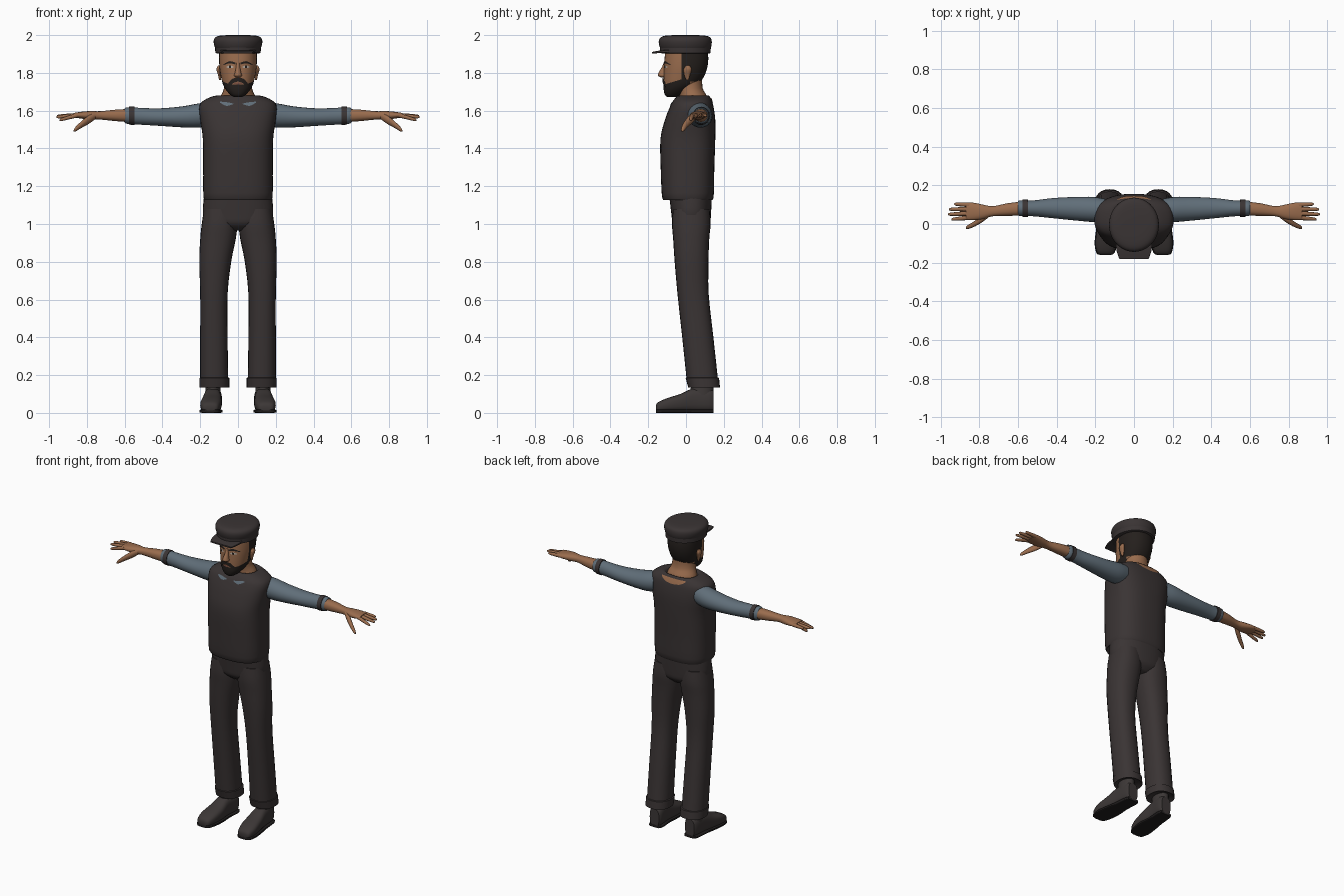
import bpy
import bmesh
import math
from mathutils import Vector
from mathutils.bvhtree import BVHTree

default = bpy.data.objects.get("Cube")
if default:
    bpy.data.objects.remove(default, do_unlink=True)

parts = []


def material(name, rgb):
    mat = bpy.data.materials.new(name)
    mat.use_nodes = True
    colour = (*rgb, 1)
    mat.diffuse_color = colour
    shader = mat.node_tree.nodes["Principled BSDF"]
    shader.inputs["Base Color"].default_value = colour
    shader.inputs["Roughness"].default_value = 0.8
    return mat


CLOTH = material("charcoal cloth", (0.042, 0.034, 0.034))
SHIRT = material("blue grey shirt", (0.117, 0.156, 0.19))
SKIN = material("tan skin", (0.32, 0.15, 0.075))
HAIR = material("dark hair", (0.018, 0.014, 0.012))
SHOE = material("shoe leather", (0.045, 0.038, 0.037))
SOLE = material("black sole", (0.015, 0.013, 0.013))
WHITE = material("eye white", (0.5, 0.45, 0.4))
LIP = material("lip", (0.2, 0.075, 0.05))


def finish(name, bm, mats, mirror):
    bmesh.ops.recalc_face_normals(bm, faces=bm.faces[:])
    mesh = bpy.data.meshes.new(name)
    bm.to_mesh(mesh)
    bm.free()
    for mat in mats:
        mesh.materials.append(mat)
    obj = bpy.data.objects.new(name, mesh)
    bpy.context.collection.objects.link(obj)
    if mirror:
        mod = obj.modifiers.new("both sides", 'MIRROR')
        mod.use_mirror_merge = False
    parts.append(obj)
    return obj


def spline(rows, steps):
    """Catmull-Rom interpolation through rows of numbers."""
    out = []
    for i in range(len(rows) - 1):
        p0, p1 = rows[max(i - 1, 0)], rows[i]
        p2, p3 = rows[i + 1], rows[min(i + 2, len(rows) - 1)]
        for s in range(steps):
            t = s / steps
            out.append([b + t / 2 * (c - a + t * (2 * a - 5 * b + 4 * c - d + t * (3 * (b - c) + d - a)))
                        for a, b, c, d in zip(p0, p1, p2, p3)])
    return out + [list(rows[-1])]


def loft(name, axis, rings, mat, mirror=False, power=2.0, sides=24, steps=3):
    """Skin rounded sections; a ring is its place on the axis, then the extents on the other two axes."""
    bm = bmesh.new()
    loops = []
    for t, a0, a1, b0, b1 in spline(rings, steps):
        loop = []
        for k in range(sides):
            angle = math.tau * k / sides
            c, s = math.cos(angle), math.sin(angle)
            a = (a0 + a1) / 2 + (a1 - a0) / 2 * math.copysign(abs(c) ** (2 / power), c)
            b = (b0 + b1) / 2 + (b1 - b0) / 2 * math.copysign(abs(s) ** (2 / power), s)
            co = {'x': (t, a, b), 'y': (a, t, b), 'z': (a, b, t)}[axis]
            loop.append(bm.verts.new(co))
        loops.append(loop)
    for low, high in zip(loops, loops[1:]):
        for k in range(sides):
            n = (k + 1) % sides
            bm.faces.new((low[k], low[n], high[n], high[k]))
    bm.faces.new(loops[0])
    bm.faces.new(loops[-1])
    return finish(name, bm, [mat], mirror)


def centred(rows):
    """Rows of height, half width, front and back become symmetric rings."""
    return [(z, -w, w, f, b) for z, w, f, b in rows]


def patch(name, target, columns, mat, side=-1, lift=0.004):
    """Thin plate laid on a surface; a column is x, low z, high z."""
    src = bmesh.new()
    src.from_mesh(target.data)
    tree = BVHTree.FromBMesh(src)
    src.free()
    bm = bmesh.new()
    grid = []
    for x, low, high in spline(columns, 3):
        line = []
        for r in range(5):
            z = low + (high - low) * r / 4
            hit = tree.ray_cast(Vector((x, side, z)), Vector((0, -side, 0)))[0]
            y = hit.y if hit else 0
            line.append(bm.verts.new((x, y + side * lift, z)))
        grid.append(line)
    for p, q in zip(grid, grid[1:]):
        for r in range(4):
            bm.faces.new((p[r], q[r], q[r + 1], p[r + 1]))
    obj = finish(name, bm, [mat], True)
    # Keep the plate facing outwards
    if sum(f.normal.y for f in obj.data.polygons) * side < 0:
        obj.data.flip_normals()


def paint(obj, mat, cuts, rule):
    """Cut the mesh along planes and recolour the faces that fit a rule."""
    bm = bmesh.new()
    bm.from_mesh(obj.data)
    for co, no in cuts:
        bmesh.ops.bisect_plane(bm, geom=bm.verts[:] + bm.edges[:] + bm.faces[:],
                               plane_co=co, plane_no=no)
    for f in bm.faces:
        f.material_index = int(rule(f.calc_center_median()))
    bm.to_mesh(obj.data)
    bm.free()
    obj.data.materials.append(mat)


# Vest with neck opening
vest = loft("vest", 'z', centred([
    (1.15, .16, -.1, .12), (1.135, .182, -.125, .145), (1.3, .184, -.134, .15), (1.45, .186, -.135, .155),
    (1.55, .2, -.112, .155), (1.62, .205, -.085, .146), (1.655, .18, -.066, .135), (1.68, .115, -.04, .12),
    (1.66, .09, -.02, .1)]), CLOTH, power=2.6, sides=40, steps=4)
patch("shirt_collar", vest, [(.025, 1.635, 1.638), (.06, 1.625, 1.645), (.095, 1.642, 1.648)], SHIRT)
patch("bare_nape", vest, [(0, 1.635, 1.668), (.05, 1.642, 1.668), (.085, 1.66, 1.668)], SKIN, side=1)

# Trousers
loft("trouser_hips", 'z', centred([
    (.965, .07, -.03, .09), (1.0, .15, -.068, .125), (1.05, .186, -.077, .132), (1.16, .178, -.09, .138)]),
    CLOTH, power=2.3, sides=32)
loft("trouser_leg", 'z', [
    (.17, .052, .2, .004, .17), (.4, .055, .2, -.02, .145), (.63, .055, .2, -.045, .12),
    (.8, .036, .205, -.06, .119), (.92, .012, .2, -.068, .123), (1.0, .003, .192, -.074, .13),
    (1.08, .003, .18, -.07, .125)], CLOTH, mirror=True, power=2.3)
loft("trouser_cuff", 'z', [
    (.15, .07, .185, .03, .16), (.135, .046, .205, .012, .18), (.185, .046, .204, -.002, .175),
    (.19, .06, .19, .01, .16)], CLOTH, mirror=True, power=2.3, steps=1)

# Shoes
shoe = [(-.16, .125, .17, .012, .035), (-.15, .105, .19, .005, .055), (-.1, .09, .2, .005, .078),
        (-.03, .085, .192, .005, .1), (.04, .09, .18, .005, .13), (.12, .085, .172, .005, .13),
        (.146, .095, .162, .008, .12)]
loft("shoe", 'y', shoe, SHOE, mirror=True, power=2.8)
loft("shoe_sole", 'y', [(y, a - .004, b + .004, 0, .018) for y, a, b, *_ in shoe],
     SOLE, mirror=True, power=5)
loft("ankle", 'z', [(.08, .09, .175, .02, .145), (.18, .095, .17, .03, .145)], SHOE, mirror=True)

# Arms
loft("sleeve", 'x', [
    (.15, .01, .13, 1.52, 1.645), (.21, .01, .14, 1.51, 1.638), (.3, .018, .14, 1.512, 1.622),
    (.42, .03, .134, 1.52, 1.612), (.52, .04, .122, 1.526, 1.615), (.595, .042, .122, 1.532, 1.617),
    (.592, .055, .11, 1.55, 1.6)], SHIRT, mirror=True)
loft("arm_band", 'x', [
    (.548, .036, .126, 1.524, 1.621), (.576, .036, .126, 1.526, 1.621)], CLOTH, mirror=True, steps=1)
loft("forearm", 'x', [
    (.56, .045, .118, 1.538, 1.61), (.65, .042, .108, 1.545, 1.605), (.73, .04, .092, 1.553, 1.597),
    (.78, .026, .1, 1.552, 1.598), (.83, .02, .11, 1.558, 1.594), (.87, .022, .11, 1.564, 1.588)],
    SKIN, mirror=True, power=2.3)

# Fingers run from the palm edge to tips of differing reach
for name, y, tip_y, tip_x, tip_z in [
        ("index_finger", .033, .024, .945, 1.55), ("middle_finger", .055, .05, .962, 1.566),
        ("ring_finger", .077, .076, .958, 1.572), ("little_finger", .099, .103, .93, 1.574)]:
    finger = []
    for t, r in [(0, .012), (.5, .0105), (.9, .008), (1, .003)]:
        x, cy, cz = .85 + (tip_x - .85) * t, y + (tip_y - y) * t, 1.576 + (tip_z - 1.576) * t
        finger.append((x, cy - r, cy + r, cz - r, cz + r))
    loft(name, 'x', finger, SKIN, mirror=True, sides=10, steps=2)
loft("thumb", 'x', [
    (.755, .032, .06, 1.555, 1.59), (.79, .006, .04, 1.53, 1.575), (.83, -.016, .012, 1.508, 1.543),
    (.86, -.026, -.006, 1.49, 1.514), (.87, -.024, -.016, 1.49, 1.498)], SKIN, mirror=True, sides=12)

# Neck and head
loft("neck", 'z', centred([
    (1.62, .11, -.05, .12), (1.675, .092, -.035, .112), (1.72, .074, -.045, .088), (1.8, .07, -.05, .085)]), SKIN)
head = loft("head", 'z', centred([
    (1.672, .022, -.1, -.055), (1.685, .042, -.112, -.02), (1.71, .064, -.118, .02), (1.74, .08, -.118, .065),
    (1.78, .09, -.118, .095), (1.83, .098, -.116, .113), (1.88, .1, -.113, .118), (1.93, .098, -.108, .112)]),
    SKIN, power=2.2, sides=36, steps=4)
beard_slope = Vector((0, -.3, 1))
beard_base = Vector((0, -.12, 1.737))
paint(head, HAIR,
      [((0, -.025, 0), (0, 1, 0)), ((0, .02, 0), (0, 1, 0)), ((0, 0, 1.755), (0, 0, 1)),
       (beard_base, beard_slope)],
      lambda c: (c.y > -.025 and c.z > 1.755) or (c.y < .02 and (c - beard_base).dot(beard_slope) < 0))
loft("ear", 'z', [
    (1.762, .09, .1, 0, .014), (1.79, .088, .106, -.01, .022), (1.82, .09, .114, -.012, .03),
    (1.838, .092, .106, 0, .02)], SKIN, mirror=True, sides=12)
loft("nose", 'z', centred([
    (1.776, .011, -.132, -.105), (1.785, .021, -.148, -.1), (1.8, .017, -.146, -.1),
    (1.83, .011, -.128, -.1), (1.856, .01, -.117, -.09)]), SKIN, sides=12)

# Face details
patch("eyebrow", head, [(.014, 1.845, 1.855), (.045, 1.85, 1.862), (.076, 1.842, 1.846)], HAIR)
patch("eye", head, [(.024, 1.829, 1.832), (.042, 1.825, 1.84), (.062, 1.829, 1.832)], WHITE, lift=.003)
patch("iris", head, [(.036, 1.826, 1.839), (.048, 1.826, 1.839)], HAIR, lift=.005)
patch("moustache", head, [(0, 1.755, 1.773), (.028, 1.744, 1.77), (.05, 1.722, 1.748)], HAIR, lift=.007)
patch("lower_lip", head, [(0, 1.739, 1.75), (.024, 1.742, 1.746)], LIP, lift=.005)

# Peaked cap
loft("cap_band", 'z', centred([
    (1.903, .112, -.128, .124), (1.906, .12, -.137, .13), (1.945, .122, -.138, .132)]),
    CLOTH, sides=36, steps=1)
loft("cap_crown", 'z', centred([
    (1.925, .118, -.134, .128), (1.945, .126, -.142, .135), (1.97, .129, -.144, .136),
    (1.988, .12, -.134, .128), (1.997, .095, -.108, .102), (2.0, .05, -.06, .055)]), CLOTH, sides=36)
loft("cap_peak", 'y', [
    (-.09, -.095, .095, 1.907, 1.922), (-.14, -.09, .09, 1.905, 1.918), (-.18, -.076, .076, 1.902, 1.911)],
    CLOTH, power=7, steps=2)

# Smooth shading with crisp edges
bpy.ops.object.select_all(action='DESELECT')
for obj in parts:
    obj.select_set(True)
bpy.context.view_layer.objects.active = parts[0]
bpy.ops.object.shade_smooth_by_angle(angle=math.radians(45))
